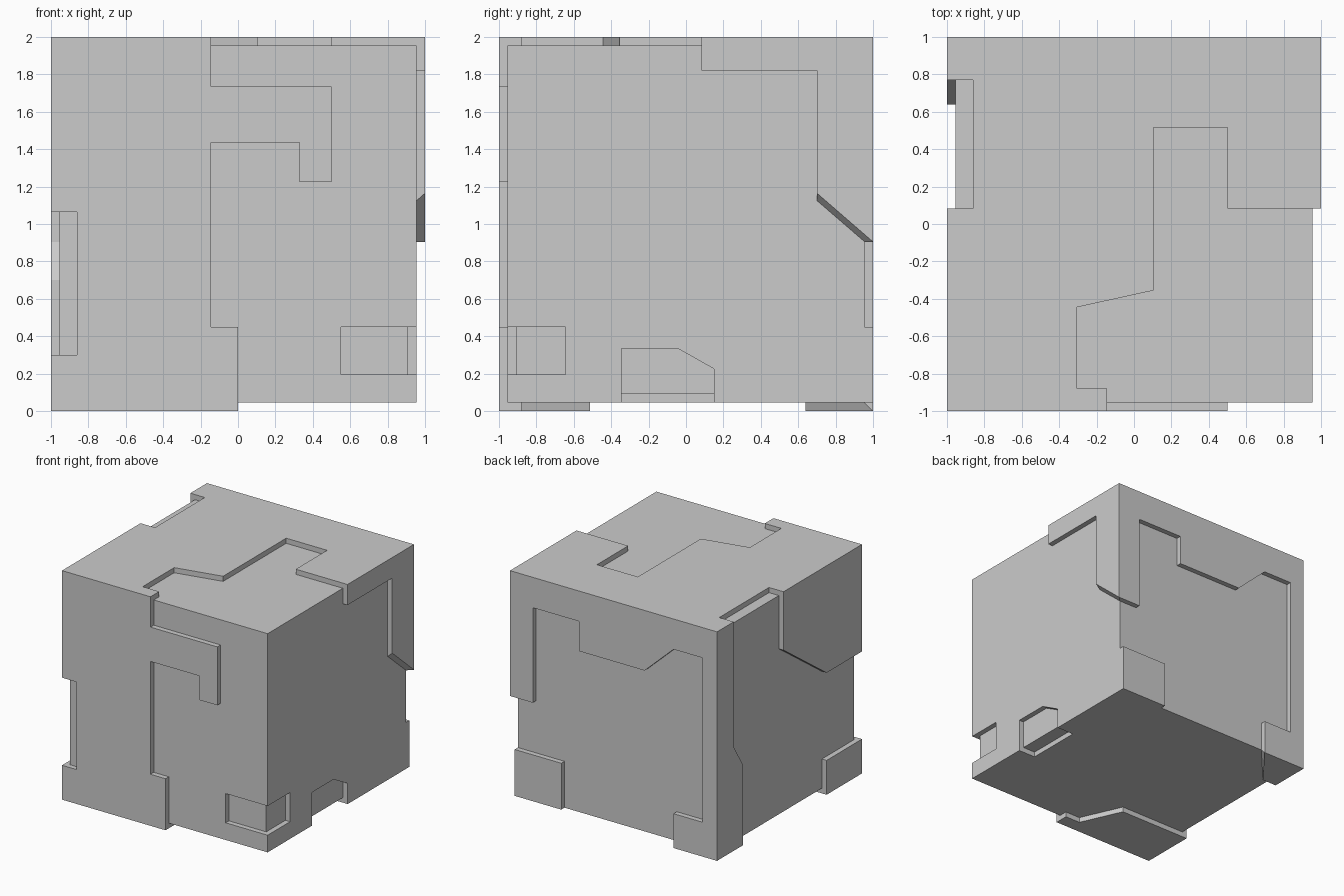
import bpy
import bmesh

if "Cube" in bpy.data.objects:
    bpy.data.objects.remove(bpy.data.objects["Cube"])

T = 0.045  # panel thickness


def solid(name, ring_a, ring_b):
    """Closed solid between two matching rings of points."""
    bm = bmesh.new()
    a = [bm.verts.new(p) for p in ring_a]
    b = [bm.verts.new(p) for p in ring_b]
    n = len(a)
    bm.faces.new(a)
    bm.faces.new(b[::-1])
    for i in range(n):
        j = (i + 1) % n
        bm.faces.new((a[j], a[i], b[i], b[j]))
    bmesh.ops.recalc_face_normals(bm, faces=bm.faces)
    me = bpy.data.meshes.new(name)
    bm.to_mesh(me)
    bm.free()
    ob = bpy.data.objects.new(name, me)
    bpy.context.collection.objects.link(ob)
    return ob


def place(axis, d, poly):
    """Put a 2D profile on the plane axis = d."""
    make = {"x": lambda u, v: (d, u, v),
            "y": lambda u, v: (u, d, v),
            "z": lambda u, v: (u, v, d)}[axis]
    return [make(u, v) for u, v in poly]


def rect(u0, v0, u1, v1):
    return [(u0, v0), (u1, v0), (u1, v1), (u0, v1)]


def to_core(p):
    """Pull a point from the outer cube onto the core, which mitres the plates."""
    lo, hi = (-1 + T, -1 + T, T), (1 - T, 1 - T, 2 - T)
    return tuple(min(max(c, l), h) for c, l, h in zip(p, lo, hi))


def plate(name, axis, d, poly, moved=None):
    outer = place(axis, d, poly)
    inner = [to_core(p) for p in place(axis, d, [(moved or {}).get(q, q) for q in poly])]
    return solid(name, outer, inner)


# Core block
c = 1 - T
core = solid("core", place("z", T, rect(-c, -c, c, c)), place("z", 2 - T, rect(-c, -c, c, c)))

# Sunken pockets wrapping the front right and lower right edges
corner_front = rect(0.55, 0.195, 1.1, 0.45)
corner_side = rect(-1.1, 0.195, -0.645, 0.45)
vent_side = [(-0.345, -0.1), (0.15, -0.1), (0.15, 0.225), (-0.045, 0.335), (-0.345, 0.335)]
vent_under = rect(0.79, -0.345, 1.1, 0.15)
for axis, d0, d1, poly in (("y", -1.1, -c + T, corner_front),
                           ("x", c - T, 1.1, corner_side),
                           ("x", c - T, 1.1, vent_side),
                           ("z", -0.1, 2 * T, vent_under)):
    cutter = solid("pocket_cutter", place(axis, d0, poly), place(axis, d1, poly))
    cutter.hide_render = True
    mod = core.modifiers.new("pocket", "BOOLEAN")
    mod.operation = "DIFFERENCE"
    mod.solver = "EXACT"
    mod.object = cutter
    bpy.context.view_layer.objects.active = core
    bpy.ops.object.modifier_apply(modifier=mod.name)
    bpy.data.objects.remove(cutter)

# Front plate with hook and left edge gap
plate("front_plate", "y", -1, [
    (-1, 2), (-0.145, 2), (-0.145, 1.735), (0.5, 1.735), (0.5, 1.225), (0.33, 1.225),
    (0.33, 1.435), (-0.145, 1.435), (-0.145, 0.45), (0, 0.45), (0, 0), (-1, 0),
    (-1, 0.3), (-0.86, 0.3), (-0.86, 1.065), (-1, 1.065)])

# Back plate and its separate foot
plate("back_plate", "y", 1, [
    (1, 2), (1, 0.905), (0.78, 0.905), (0.78, 1.735), (0.335, 1.735), (0.335, 1.475),
    (-0.3, 1.475), (-0.58, 1.735), (-0.86, 1.735), (-0.86, 0.3), (-0.58, 0.3),
    (-0.58, 0), (-1, 0), (-1, 2)])
plate("back_foot", "y", 1, rect(0.505, T, c, 0.45))

# Top plate
plate("top_plate", "z", 2, [
    (-1, -1), (-0.145, -1), (-0.145, -0.88), (-0.305, -0.88), (-0.305, -0.445),
    (0.105, -0.355), (0.105, 0.515), (0.5, 0.515), (0.5, 0.083), (1, 0.083), (1, 1),
    (-1, 1), (-1, 0.77), (-0.86, 0.77), (-0.86, 0.083), (-1, 0.083)])

# Right plate, with its slanted end kept parallel where it meets the core
plate("right_plate", "x", 1, [
    (0.083, 2), (0.083, 1.82), (0.7, 1.82), (0.7, 1.165), (1, 0.905), (1, 2)],
    {(0.7, 1.165): (0.7, 1.125)})

# Left plates
plate("left_upper_plate", "x", -1, [
    (0.083, 2), (0.083, 1.49), (-0.512, 1.065), (-1, 1.065), (-1, 2)])
plate("left_lower_plate", "x", -1, rect(-1, 0, -0.512, 0.3))
plate("left_rear_plate", "x", -1, [
    (1, 2), (0.77, 2), (0.77, 0.905), (0.64, 0.7), (0.64, 0), (1, 0)])

# Bottom plates
plate("bottom_front_plate", "z", 0, [
    (-1, -1), (0, -1), (0, -0.88), (-0.145, -0.88), (-0.31, -0.512), (-1, -0.512)])
plate("bottom_rear_plate", "z", 0, [(-1, 0.64), (-0.86, 0.64), (-0.58, 1), (-1, 1)])
